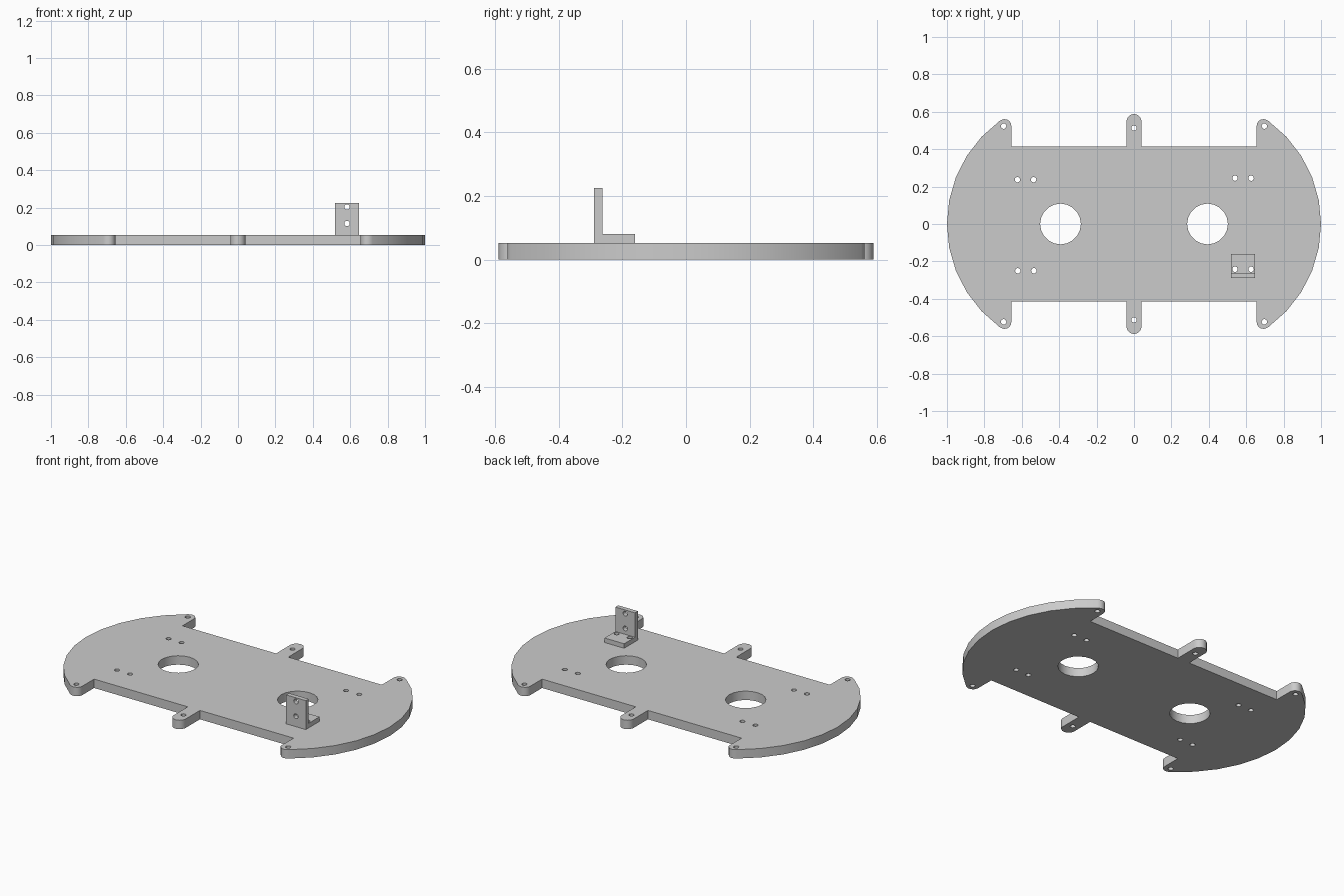
import bpy, bmesh
from math import cos, sin, pi, radians

cube = bpy.data.objects.get("Cube")
if cube:
    bpy.data.objects.remove(cube, do_unlink=True)

grey = bpy.data.materials.new("plain grey")
grey.use_nodes = True
colour = (0.6, 0.6, 0.6, 1)
grey.diffuse_color = colour
grey.node_tree.nodes["Principled BSDF"].inputs["Base Color"].default_value = colour


def arc(cx, cy, r, start, end, steps):
    """Points along an arc, angles in degrees."""
    angles = [radians(start + (end - start) * i / steps) for i in range(steps + 1)]
    return [(cx + r * cos(a), cy + r * sin(a)) for a in angles]


def circle(cx, cy, r, sides):
    return arc(cx, cy, r, 0, 360, sides)[:-1]


def rectangle(x0, x1, y0, y1):
    return [(x0, y0), (x1, y0), (x1, y1), (x0, y1)]


def sheet(name, outline, holes, thickness, location, upright=False):
    """Flat plate with holes, extruded from a filled 2D profile."""
    curve = bpy.data.curves.new(name + "_profile", 'CURVE')
    curve.dimensions = '2D'
    curve.fill_mode = 'BOTH'
    curve.extrude = thickness / 2
    for loop in [outline] + holes:
        spline = curve.splines.new('POLY')
        spline.points.add(len(loop) - 1)
        for point, (x, y) in zip(spline.points, loop):
            point.co = (x, y, 0, 1)
        spline.use_cyclic_u = True
    temp = bpy.data.objects.new(name + "_profile", curve)
    bpy.context.collection.objects.link(temp)
    graph = bpy.context.evaluated_depsgraph_get()
    mesh = bpy.data.meshes.new_from_object(temp.evaluated_get(graph))
    bpy.data.objects.remove(temp, do_unlink=True)

    bm = bmesh.new()
    bm.from_mesh(mesh)
    bmesh.ops.remove_doubles(bm, verts=bm.verts, dist=0.0001)
    bmesh.ops.recalc_face_normals(bm, faces=bm.faces)
    bm.to_mesh(mesh)
    bm.free()
    mesh.name = name
    mesh.materials.clear()
    mesh.materials.append(grey)

    obj = bpy.data.objects.new(name, mesh)
    bpy.context.collection.objects.link(obj)
    obj.location = location
    if upright:
        obj.rotation_euler.x = pi / 2
    bpy.ops.object.select_all(action='DESELECT')
    bpy.context.view_layer.objects.active = obj
    obj.select_set(True)
    bpy.ops.object.shade_smooth_by_angle(angle=radians(30))
    return obj


# Base plate outline: one quarter, mirrored into the other three
T = 0.053
quarter = arc(0.32, 0, 0.68, 0, 54, 5)
quarter += arc(0.692, 0.525, 0.036, 60, 180, 5)
quarter += [(0.656, 0.415), (0.04, 0.415)]
quarter += arc(0, 0.548, 0.04, 0, 90, 5)
half = quarter + [(-x, y) for x, y in reversed(quarter[:-1])]
outline = half + [(x, -y) for x, y in reversed(half[1:-1])]

# Wheel openings and screw holes
SCREW = 0.0145
holes = [circle(side * 0.393, 0, 0.109, 20) for side in (-1, 1)]
for y in (-0.518, 0.518):
    holes.append(circle(0, y * 0.99, SCREW, 14))
    holes += [circle(side * 0.697, y * 1.01, SCREW, 14) for side in (-1, 1)]
for x, y in [(-0.58, 0.237), (-0.578, -0.25), (0.583, 0.245), (0.583, -0.242)]:
    holes += [circle(x + d, y, SCREW, 14) for d in (-0.043, 0.043)]
sheet("base_plate", outline, holes, T, (0, 0, T / 2))

# Angle bracket: foot and upright
W = 0.027
X0, X1 = 0.519, 0.648
foot_holes = [circle(0.583 + d, -0.242, SCREW, 14) for d in (-0.043, 0.043)]
sheet("bracket_foot", rectangle(X0, X1, -0.262, -0.16), foot_holes, W,
      (0, 0, T + W / 2))
wall_holes = [circle(0.583, z, SCREW, 14) for z in (0.115, 0.203)]
sheet("bracket_upright", rectangle(X0, X1, T, 0.225), wall_holes, W,
      (0, -0.275, 0), upright=True)
